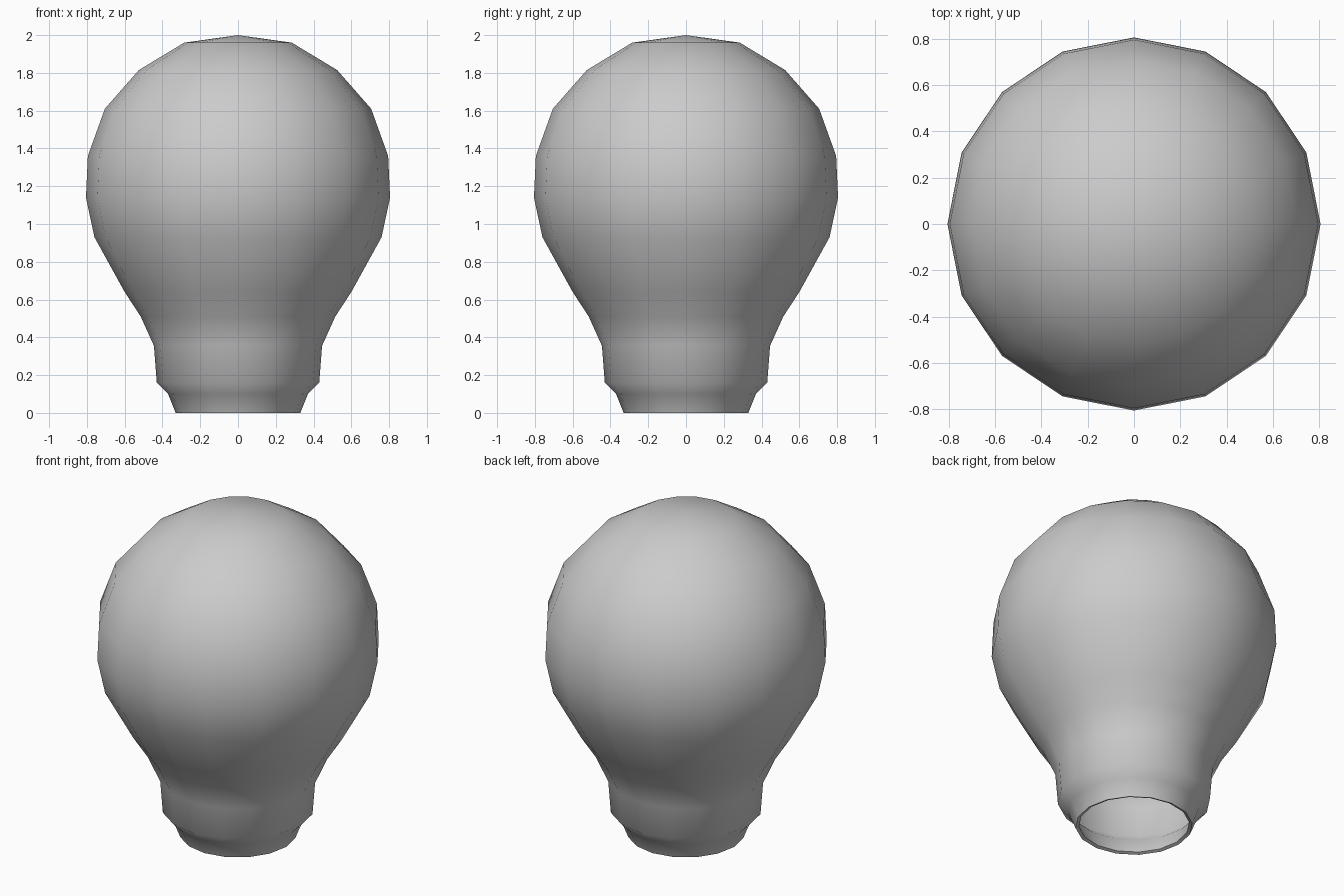
import bpy
import bmesh
from math import cos, sin, tau

cube = bpy.data.objects.get("Cube")
if cube:
    bpy.data.objects.remove(cube, do_unlink=True)

SIDES = 16
WALL = 0.02
COLOUR = (0.6, 0.6, 0.6, 1)

# Radius and height, from the open neck up to the crown
PROFILE = [(0.33, 0), (0.37, 0.1), (0.43, 0.16), (0.445, 0.355),
           (0.515, 0.51), (0.60, 0.64), (0.76, 0.93), (0.805, 1.14),
           (0.795, 1.36), (0.705, 1.61), (0.525, 1.815), (0.285, 1.96)]

grey = bpy.data.materials.new("plain_grey")
grey.use_nodes = True
grey.diffuse_color = COLOUR
grey.node_tree.nodes["Principled BSDF"].inputs["Base Color"].default_value = COLOUR

# Bulb shell turned around the z axis
bm = bmesh.new()
rings = [[bm.verts.new((r * cos(tau * i / SIDES), r * sin(tau * i / SIDES), z))
          for i in range(SIDES)] for r, z in PROFILE]
crown = bm.verts.new((0, 0, 2))
for i in range(SIDES):
    j = (i + 1) % SIDES
    for low, high in zip(rings, rings[1:]):
        bm.faces.new((low[i], low[j], high[j], high[i]))
    bm.faces.new((rings[-1][i], rings[-1][j], crown))

mesh = bpy.data.meshes.new("bulb_shell")
bm.to_mesh(mesh)
bm.free()
mesh.materials.append(grey)
bulb = bpy.data.objects.new("bulb_shell", mesh)
bpy.context.collection.objects.link(bulb)

# Thin wall, growing inwards, with a flat rim at the neck
bpy.ops.object.select_all(action='DESELECT')
bulb.select_set(True)
bpy.context.view_layer.objects.active = bulb
wall = bulb.modifiers.new("wall", 'SOLIDIFY')
wall.thickness = WALL
wall.offset = -1
bpy.ops.object.modifier_apply(modifier=wall.name)
bpy.ops.object.shade_smooth_by_angle(angle=1.0)
